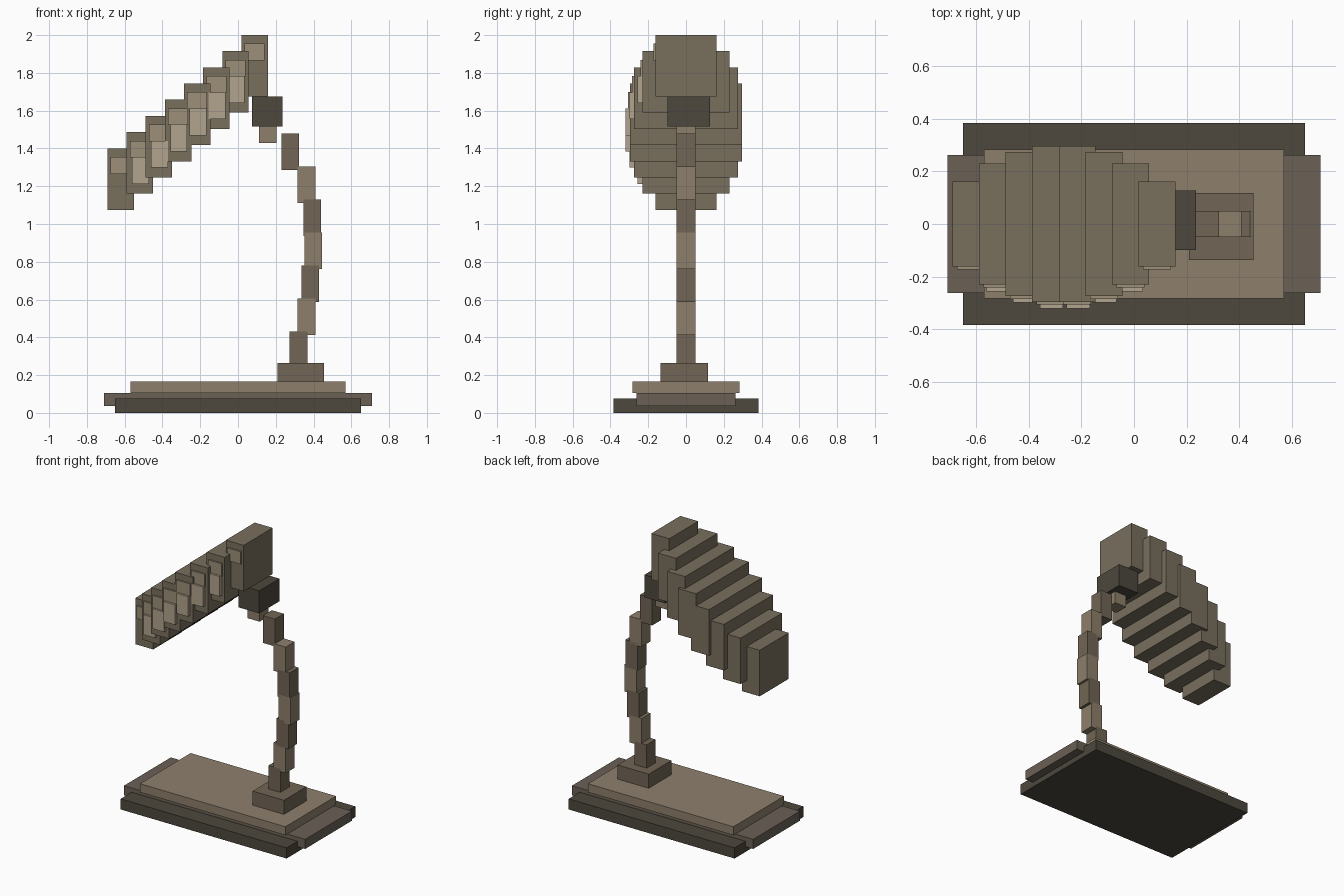
import bpy

if "Cube" in bpy.data.objects:
    bpy.data.objects.remove(bpy.data.objects["Cube"])


def material(name, r, g, b):
    m = bpy.data.materials.new(name)
    m.diffuse_color = [(c / 255) ** 2.2 for c in (r, g, b)] + [1]
    m.use_nodes = True
    m.node_tree.nodes["Principled BSDF"].inputs["Base Color"].default_value = m.diffuse_color
    return m


DARK = material("dark", 78, 73, 64)
GREY = material("warm_grey", 106, 97, 86)
BROWN = material("brown", 112, 101, 85)
TAN = material("tan", 140, 127, 107)
SHADE = material("shade", 120, 111, 94)
TRIM = material("trim", 155, 143, 120)
GLOW = material("glow", 177, 163, 141)


def box(name, x, y, z, mat):
    """Box from (min, max) ranges."""
    bpy.ops.mesh.primitive_cube_add(size=1, location=[sum(r) / 2 for r in (x, y, z)])
    ob = bpy.context.object
    ob.name = name
    ob.scale = [r[1] - r[0] for r in (x, y, z)]
    bpy.ops.object.transform_apply(location=False, rotation=False, scale=True)
    ob.data.materials.append(mat)
    return ob


# stacked base and stem foot
box("base_bottom", (-0.65, 0.65), (-0.385, 0.385), (0, 0.075), DARK)
box("base_middle", (-0.71, 0.71), (-0.262, 0.262), (0.037, 0.105), GREY)
box("base_top", (-0.57, 0.57), (-0.284, 0.284), (0.105, 0.165), TAN)
box("stem_foot", (0.21, 0.455), (-0.136, 0.117), (0.165, 0.265), BROWN)

# curved stem: centre x, bottom z, top z of each segment
stem = [(0.32, 0.24, 0.43), (0.362, 0.412, 0.605), (0.382, 0.587, 0.78),
        (0.399, 0.762, 0.955), (0.393, 0.937, 1.13), (0.362, 1.112, 1.305),
        (0.277, 1.287, 1.48), (0.157, 1.43, 1.62)]
for i, (x, z0, z1) in enumerate(stem):
    box(f"stem_segment_{i + 1}", (x - 0.047, x + 0.047), (-0.05, 0.05), (z0, z1),
        TAN if i % 2 else BROWN)

# neck joint
box("neck_joint", (0.073, 0.235), (-0.098, 0.128), (1.515, 1.675), DARK)

# sloping shade: slats with front trim and glow panels
half_widths = [0.162, 0.231, 0.274, 0.296, 0.296, 0.274, 0.231, 0.162]
for i, w in enumerate(half_widths):
    x = 0.088 - i * 0.1013
    z = 1.838 - i * 0.0858
    box(f"shade_slat_{i + 1}", (x - 0.07, x + 0.07), (-w, w), (z - 0.163, z + 0.163), SHADE)
    box(f"shade_trim_{i + 1}", (x - 0.053, x + 0.053), (-w - 0.011, -w + 0.03),
        (z + 0.028, z + 0.117), TRIM)
    if 0 < i < 7:
        box(f"glow_panel_{i + 1}", (x - 0.041, x + 0.048), (-w - 0.025, -w + 0.03),
            (z - 0.111, z + 0.031), GLOW)
